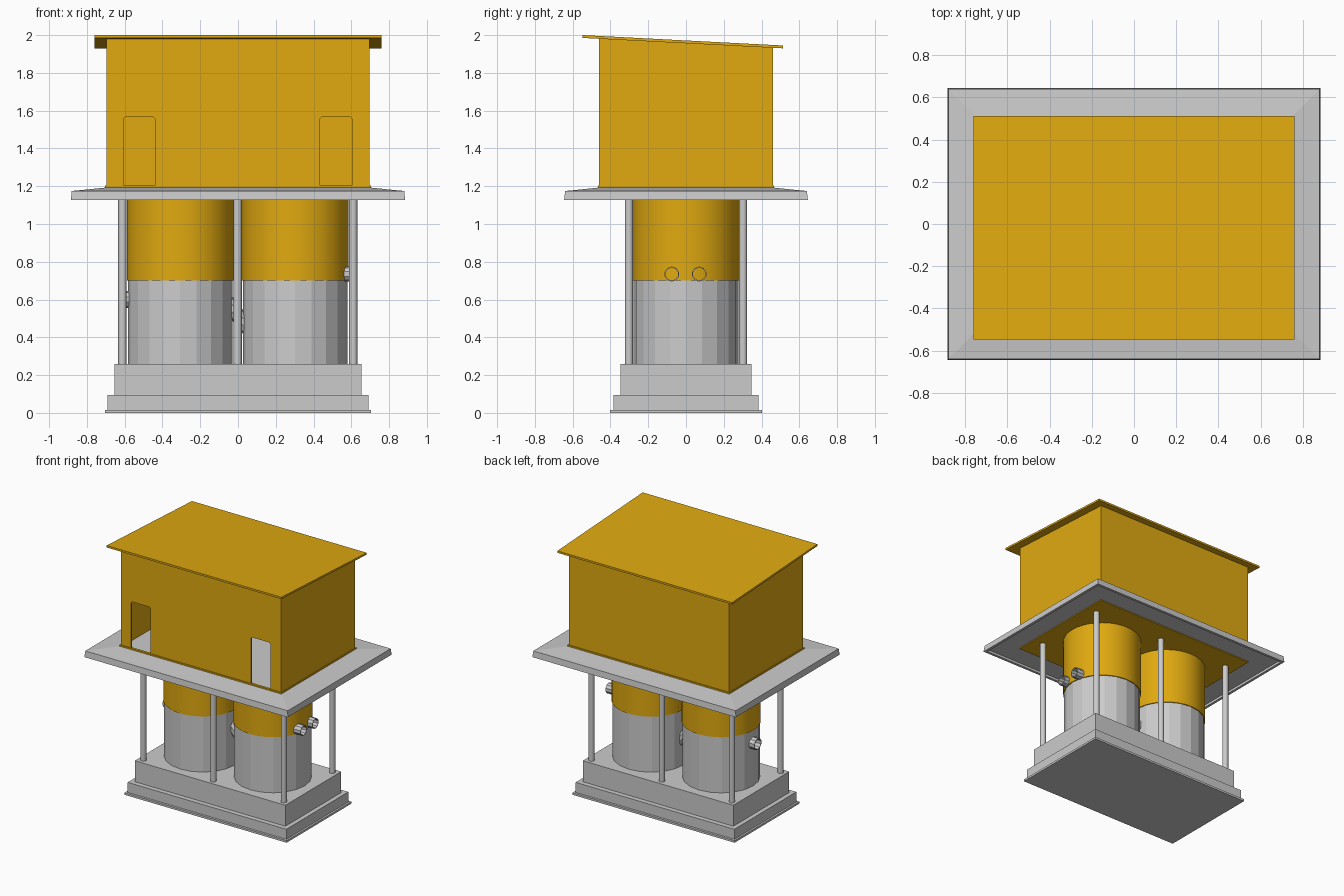
import bpy, bmesh, math
from mathutils import Vector

if "Cube" in bpy.data.objects:
    bpy.data.objects.remove(bpy.data.objects["Cube"])

yellow = bpy.data.materials.new("yellow_paint")
yellow.diffuse_color = (0.75, 0.40, 0.005, 1)
yellow.use_nodes = True
yellow.node_tree.nodes["Principled BSDF"].inputs["Base Color"].default_value = yellow.diffuse_color


def finish(name, bm, mat=None):
    bmesh.ops.recalc_face_normals(bm, faces=bm.faces)
    me = bpy.data.meshes.new(name)
    bm.to_mesh(me)
    bm.free()
    ob = bpy.data.objects.new(name, me)
    bpy.context.collection.objects.link(ob)
    if mat:
        me.materials.append(mat)
    return ob


def loft(name, rings, mat=None):
    """Stack of centred rectangles (half x, half y, z), capped at both ends."""
    bm = bmesh.new()
    loops = [[bm.verts.new((sx * hx, sy * hy, z)) for sx, sy in
              ((-1, -1), (1, -1), (1, 1), (-1, 1))] for hx, hy, z in rings]
    for a, b in zip(loops, loops[1:]):
        for i in range(4):
            j = (i + 1) % 4
            bm.faces.new((a[i], a[j], b[j], b[i]))
    bm.faces.new(loops[0])
    bm.faces.new(loops[-1])
    return finish(name, bm, mat)


def prism(name, pts, axis, start, end, mat=None):
    """Extrude a (horizontal, z) outline along x or y."""
    bm = bmesh.new()
    place = (lambda h, z: (start, h, z)) if axis == 'x' else (lambda h, z: (h, start, z))
    face = bm.faces.new([bm.verts.new(place(h, z)) for h, z in pts])
    ext = bmesh.ops.extrude_face_region(bm, geom=[face])
    d = end - start
    bmesh.ops.translate(bm, vec=(d, 0, 0) if axis == 'x' else (0, d, 0),
                        verts=[v for v in ext['geom'] if isinstance(v, bmesh.types.BMVert)])
    return finish(name, bm, mat)


def rod(name, p0, p1, r, sides, mat=None, smooth=False, wall=0):
    """Cylinder between two points; a wall value makes it an open tube."""
    p0, p1 = Vector(p0), Vector(p1)
    d = p1 - p0
    bm = bmesh.new()
    bmesh.ops.create_cone(bm, cap_ends=not wall, segments=sides, radius1=r, radius2=r, depth=d.length)
    ob = finish(name, bm, mat)
    ob.location = (p0 + p1) / 2
    ob.rotation_mode = 'QUATERNION'
    ob.rotation_quaternion = d.to_track_quat('Z', 'Y')
    if wall:
        m = ob.modifiers.new("wall", 'SOLIDIFY')
        m.thickness = wall
    if smooth:
        bpy.ops.object.select_all(action='DESELECT')
        ob.select_set(True)
        bpy.context.view_layer.objects.active = ob
        bpy.ops.object.shade_smooth_by_angle(angle=math.radians(40))
    return ob


# Stepped foundation
loft("foundation", [(0.705, 0.403, 0), (0.705, 0.403, 0.016), (0.69, 0.385, 0.016),
                    (0.69, 0.385, 0.095), (0.655, 0.347, 0.095), (0.655, 0.347, 0.26)])

# Tanks: faceted grey lower shell, round yellow upper shell
for side, cx in (("left", -0.306), ("right", 0.303)):
    rod(side + "_tank_lower", (cx, 0, 0.25), (cx, 0, 0.71), 0.277, 20)
    rod(side + "_tank_upper", (cx, 0, 0.70), (cx, 0, 1.145), 0.282, 64, yellow, True)

# Pipe stubs and the sloping link between the tanks
for i, y in enumerate((-0.075, 0.07)):
    rod(f"outlet_pipe_{i + 1}", (0.53, y, 0.735), (0.625, y, 0.735), 0.04, 10, wall=0.006)
rod("inlet_pipe", (-0.53, 0, 0.6), (-0.625, 0, 0.6), 0.045, 10, wall=0.006)
rod("link_pipe", (-0.06, 0, 0.59), (0.06, 0, 0.44), 0.04, 10)

# Support posts
for x in (-0.612, -0.002, 0.61):
    for y in (-0.302, 0.302):
        rod("post", (x, y, 0.25), (x, y, 1.146), 0.022, 16, smooth=True)

# Platform with sloped top and a drip lip underneath
loft("platform", [(0.70, 0.46, 1.145), (0.865, 0.625, 1.145), (0.865, 0.625, 1.127),
                  (0.885, 0.645, 1.127), (0.88, 0.64, 1.175), (0.845, 0.605, 1.178),
                  (0.70, 0.46, 1.193)])
loft("platform_underside_panel", [(0.70, 0.46, 1.138), (0.70, 0.46, 1.147)], yellow)

# Hut walls; the front outline has two door notches with clipped top corners
X, Y, T, Z0 = 0.697, 0.46, 0.012, 1.19
ZF, ZB = 1.982, 1.936


def door(a, b, top=1.567, c=0.01):
    return [(a, 1.203), (a, top - c), (a + c, top), (b - c, top), (b, top - c), (b, 1.203)]


front = [(-X, 1.203)] + door(-0.607, -0.44) + door(0.435, 0.603) + [(X, 1.203), (X, ZF), (-X, ZF)]
prism("front_wall", front, 'y', -Y, -Y + T, yellow)
prism("back_wall", [(-X, Z0), (X, Z0), (X, ZB), (-X, ZB)], 'y', Y - T, Y, yellow)
for s in (-1, 1):
    side = [(-Y, Z0), (Y, Z0), (Y, ZB), (-Y, ZF)]
    prism("side_wall", side, 'x', s * X, s * (X - T), yellow)
    # Base trim strips
    prism("trim_side", [(-0.465, 1.188), (0.465, 1.188), (0.465, 1.203), (-0.465, 1.203)],
          'x', s * 0.703, s * 0.685, yellow)
    prism("trim_long", [(-0.703, 1.188), (0.703, 1.188), (0.703, 1.203), (-0.703, 1.203)],
          'y', s * 0.466, s * 0.448, yellow)

# Single-pitch roof
prism("roof", [(-0.547, 1.985), (0.513, 1.93), (0.513, 1.945), (-0.547, 2.0)], 'x', -0.76, 0.76, yellow)
